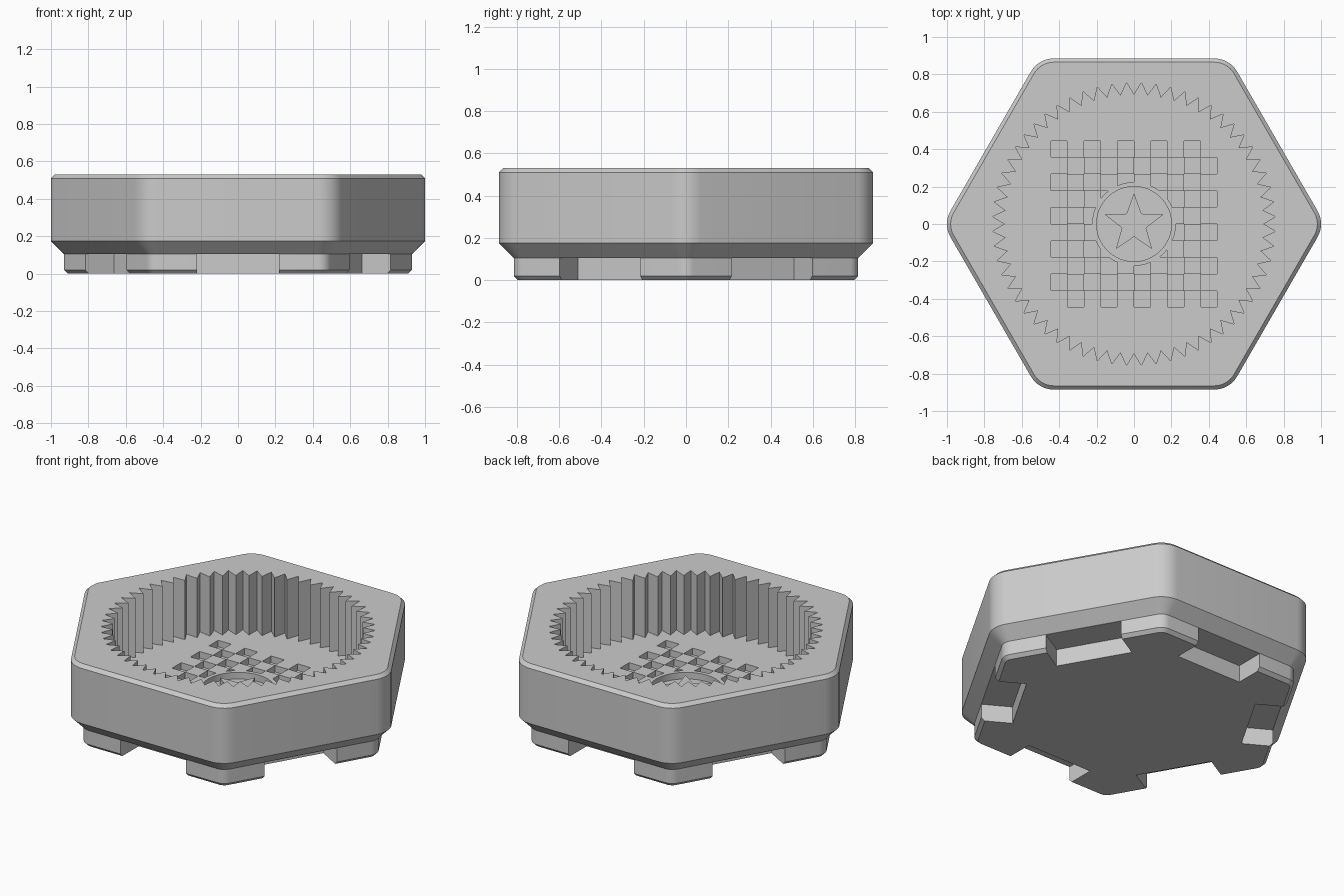
import bpy, bmesh
from math import cos, sin, pi, radians
from mathutils import Matrix

if "Cube" in bpy.data.objects:
    bpy.data.objects.remove(bpy.data.objects["Cube"], do_unlink=True)

grey = bpy.data.materials.new("plain grey")
grey.use_nodes = True
grey.diffuse_color = (0.6, 0.6, 0.6, 1)
grey.node_tree.nodes["Principled BSDF"].inputs["Base Color"].default_value = (0.6, 0.6, 0.6, 1)

APOTHEM, ROUND = 0.885, 0.14
FLOOR, TOP = 0.17, 0.53
RECESS = 0.04


def make_object(name, bm, helper=False):
    bmesh.ops.recalc_face_normals(bm, faces=bm.faces)
    mesh = bpy.data.meshes.new(name)
    bm.to_mesh(mesh)
    bm.free()
    mesh.materials.append(grey)
    obj = bpy.data.objects.new(name, mesh)
    bpy.context.collection.objects.link(obj)
    obj.hide_render = helper
    return obj


def loft(name, levels, helper=False):
    """Skin a stack of (outline, height) sections and cap both ends."""
    bm = bmesh.new()
    rings = [[bm.verts.new((x, y, z)) for x, y in outline] for outline, z in levels]
    count = len(rings[0])
    for low, high in zip(rings, rings[1:]):
        for i in range(count):
            j = (i + 1) % count
            bm.faces.new((low[i], low[j], high[j], high[i]))
    bm.faces.new(rings[0][::-1])
    bm.faces.new(rings[-1])
    return make_object(name, bm, helper)


def rounded_hexagon(inset):
    radius = ROUND - inset
    centre = (APOTHEM - ROUND) / cos(pi / 6)
    points = []
    for corner in range(6):
        a = corner * pi / 3
        for step in range(9):
            b = a - pi / 6 + step * pi / 24
            points.append((centre * cos(a) + radius * cos(b),
                           centre * sin(a) + radius * sin(b)))
    return points


def star_outline(points, tip, valley, start):
    return [((valley if i % 2 else tip) * cos(start + i * pi / points),
             (valley if i % 2 else tip) * sin(start + i * pi / points))
            for i in range(points * 2)]


def circle(radius, sides=64):
    return [(radius * cos(i * 2 * pi / sides), radius * sin(i * 2 * pi / sides))
            for i in range(sides)]


def box(bm, x, y, z, sx, sy, sz, turn=0):
    matrix = (Matrix.Rotation(turn, 4, "Z") @ Matrix.Translation((x, y, z))
              @ Matrix.Diagonal((sx, sy, sz, 1)))
    bmesh.ops.create_cube(bm, size=1, matrix=matrix)


def cut(target, cutter):
    bpy.ops.object.select_all(action="DESELECT")
    bpy.context.view_layer.objects.active = target
    target.select_set(True)
    mod = target.modifiers.new("cut", "BOOLEAN")
    mod.operation, mod.solver, mod.object = "DIFFERENCE", "EXACT", cutter
    bpy.ops.object.modifier_apply(modifier=mod.name)
    bpy.data.objects.remove(cutter, do_unlink=True)


# Hexagonal body with chamfered rim, tapered underside and narrower foot
profile = [(0.09, 0), (0.07, 0.02), (0.07, 0.105), (0, 0.175), (0, 0.51), (0.02, TOP)]
body = loft("hexagonal_body", [(rounded_hexagon(i), z) for i, z in profile])

# Toothed round pocket
teeth = star_outline(60, 0.757, 0.69, radians(3))
cut(body, loft("pocket_cutter", [(teeth, FLOOR), (teeth, TOP + 0.1)], True))

# Chequered recesses in the pocket floor, kept clear of the central ring
bm = bmesh.new()
pitch = 0.089
for row in range(10):
    for col in range(10):
        if (row + col) % 2 == 0:
            box(bm, (col - 4.5) * pitch, (4.5 - row) * pitch, FLOOR,
                pitch - 0.002, pitch - 0.002, 2 * RECESS)
cells = make_object("chequer_cutter", bm, True)
cut(cells, loft("ring_keepout", [(circle(0.224), 0), (circle(0.224), 0.4)], True))
cut(body, cells)

# Round central recess
cut(body, loft("disc_cutter", [(circle(0.2), FLOOR - RECESS), (circle(0.2), FLOOR + 0.1)], True))

# Notch in the middle of each foot side
bm = bmesh.new()
for side in range(6):
    box(bm, 0.745, 0, 0.002, 0.21, 0.44, 0.204, pi / 6 + side * pi / 3)
cut(body, make_object("notch_cutter", bm, True))

# Five-pointed star standing in the central recess
star = star_outline(5, 0.165, 0.068, pi / 2)
loft("raised_star", [(star, FLOOR - RECESS - 0.01), (star, FLOOR)])

# Smooth the rounded corners only
bpy.ops.object.select_all(action="DESELECT")
body.select_set(True)
bpy.context.view_layer.objects.active = body
bpy.ops.object.shade_smooth_by_angle(angle=radians(20))
